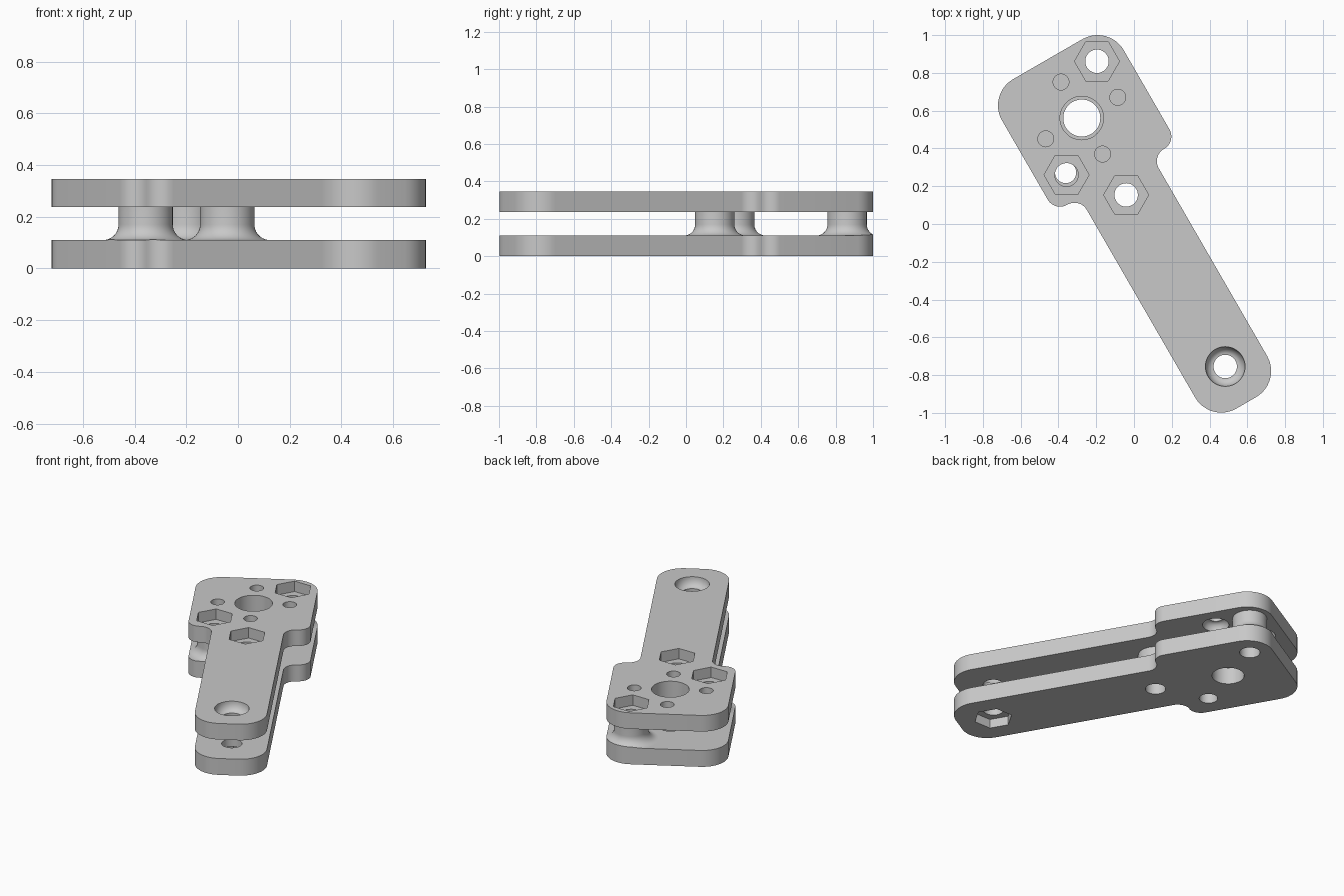
import bpy, bmesh, math
from mathutils import Vector

cube = bpy.data.objects.get("Cube")
if cube:
    bpy.data.objects.remove(cube, do_unlink=True)

grey = bpy.data.materials.new("plain grey")
grey.use_nodes = True
COLOUR = (0.58, 0.58, 0.58, 1)
grey.diffuse_color = COLOUR
grey.node_tree.nodes["Principled BSDF"].inputs["Base Color"].default_value = COLOUR

# Heights of the two plates
LOW_TOP, HIGH_BASE, HIGH_TOP = 0.11, 0.237, 0.345
# The arm runs along ALONG, its width along ACROSS
ALONG = Vector((0.5, -math.sqrt(0.75)))
ACROSS = Vector((math.sqrt(0.75), 0.5))
MID = 0.041
HEAD, BORE, HOLE = -0.624, 0.22, 0.062


def place(a, b):
    return ALONG * a + ACROSS * (b + MID)


def make(name, bm):
    bmesh.ops.recalc_face_normals(bm, faces=bm.faces)
    mesh = bpy.data.meshes.new(name)
    bm.to_mesh(mesh)
    bm.free()
    mesh.materials.append(grey)
    ob = bpy.data.objects.new(name, mesh)
    bpy.context.collection.objects.link(ob)
    return ob


def stack(name, rings):
    """Solid skinned through equal rings of points, capped at both ends."""
    bm = bmesh.new()
    loops = [[bm.verts.new(p) for p in ring] for ring in rings]
    n = len(loops[0])
    for low, high in zip(loops, loops[1:]):
        for i in range(n):
            j = (i + 1) % n
            bm.faces.new((low[i], low[j], high[j], high[i]))
    bm.faces.new(loops[0])
    bm.faces.new(loops[-1])
    return make(name, bm)


def lathe(name, centre, profile, sides=48):
    turn = [math.tau * i / sides for i in range(sides)]
    return stack(name, [[(centre.x + r * math.cos(t), centre.y + r * math.sin(t), z)
                         for t in turn] for r, z in profile])


def rounded_outline():
    """Head and arm outline, every corner rounded with its own radius."""
    wide, slim = 0.372, 0.22
    half = [(1.117, slim, 0.16), (-0.265, slim, 0.075),
            (-0.265, wide, 0.075), (-0.984, wide, 0.16)]
    corners = half + [(a, -b, r) for a, b, r in reversed(half)]
    points = []
    for i, (a, b, r) in enumerate(corners):
        p = Vector((a, b))
        before = (Vector(corners[i - 1][:2]) - p).normalized()
        after = (Vector(corners[(i + 1) % len(corners)][:2]) - p).normalized()
        centre = p + (before + after) * r
        for k in range(13):
            t = math.pi / 2 * k / 12
            q = centre - after * r * math.cos(t) - before * r * math.sin(t)
            if not points or (q - points[-1]).length > 0.002:
                points.append(q)
    return [place(*q) for q in points]


OUTLINE = rounded_outline()


def slab(name, z0, z1):
    return stack(name, [[(p.x, p.y, z) for p in OUTLINE] for z in (z0, z1)])


def carve(ob, tool, operation="DIFFERENCE"):
    mod = ob.modifiers.new("cut", "BOOLEAN")
    mod.object, mod.operation, mod.solver = tool, operation, "EXACT"
    bpy.context.view_layer.objects.active = ob
    bpy.ops.object.modifier_apply(modifier=mod.name)
    bpy.data.objects.remove(tool, do_unlink=True)


def drill(ob, centre, radius, z0=-0.1, z1=0.5, sides=48):
    carve(ob, lathe("cutter", centre, [(radius, z0), (radius, z1)], sides))


def bowl_drill(ob, centre, radius, rim, z, depth, way):
    """Through hole with a bowl-shaped recess opening at height z; way is +1 up, -1 down."""
    arc = [math.pi / 2 * k / 8 for k in range(9)]
    profile = [(rim, z + way * 0.05)]
    profile += [(radius + (rim - radius) * math.cos(t), z - way * depth * math.sin(t)) for t in arc]
    profile += [(radius, z - way * 0.15)]
    carve(ob, lathe("cutter", centre, profile))


bolts = {"back": place(HEAD - BORE, BORE),
         "side": place(HEAD + BORE, -BORE),
         "arm": place(HEAD + 0.47, 0)}
bearing = place(HEAD, 0)
arm_end = place(0.895, 0)

# Lower plate: bolt holes, bearing hole and a nut pocket underneath the arm end
lower = slab("lower_plate", 0, LOW_TOP)
drill(lower, bearing, 0.098)
drill(lower, arm_end, HOLE)
drill(lower, arm_end, 0.118, z1=0.06, sides=6)

# Upper plate: nut pockets, bearing hole, screw holes and a bowl recess at the arm end
upper = slab("upper_plate", HIGH_BASE, HIGH_TOP)
drill(upper, bearing, 0.115)
bowl_drill(upper, arm_end, HOLE, 0.105, HIGH_TOP, 0.06, 1)
for a, b in ((BORE, 0), (-BORE, 0), (0, BORE), (0, -BORE)):
    bowl_drill(upper, place(HEAD + a, b), 0.042, 0.08, HIGH_BASE, 0.05, -1)

# Flared spacers between the plates, trimmed to the plate outline
parts = [lower, upper]
for key, centre in bolts.items():
    shank, flare = 0.105, 0.06
    arc = [math.pi / 2 * k / 10 for k in range(11)]
    profile = [(shank + flare * (1 - math.sin(t)), LOW_TOP + flare * (1 - math.cos(t))) for t in arc]
    spacer = lathe(key + "_spacer", centre, profile + [(shank, HIGH_BASE)])
    carve(spacer, slab("trim", 0, 0.5), "INTERSECT")
    shift = Vector((-0.005, 0.012)) if key == "side" else Vector((0, 0))
    low_radius = 0.056 if key == "side" else HOLE
    drill(lower, centre + shift, low_radius)
    drill(spacer, centre + shift, low_radius)
    drill(upper, centre, HOLE)
    drill(upper, centre, 0.119, z0=0.275, sides=6)
    parts.append(spacer)

# Smooth the curved walls, keep the edges sharp
bpy.ops.object.select_all(action="DESELECT")
for ob in parts:
    ob.select_set(True)
bpy.context.view_layer.objects.active = lower
bpy.ops.object.shade_smooth_by_angle(angle=math.radians(30))
